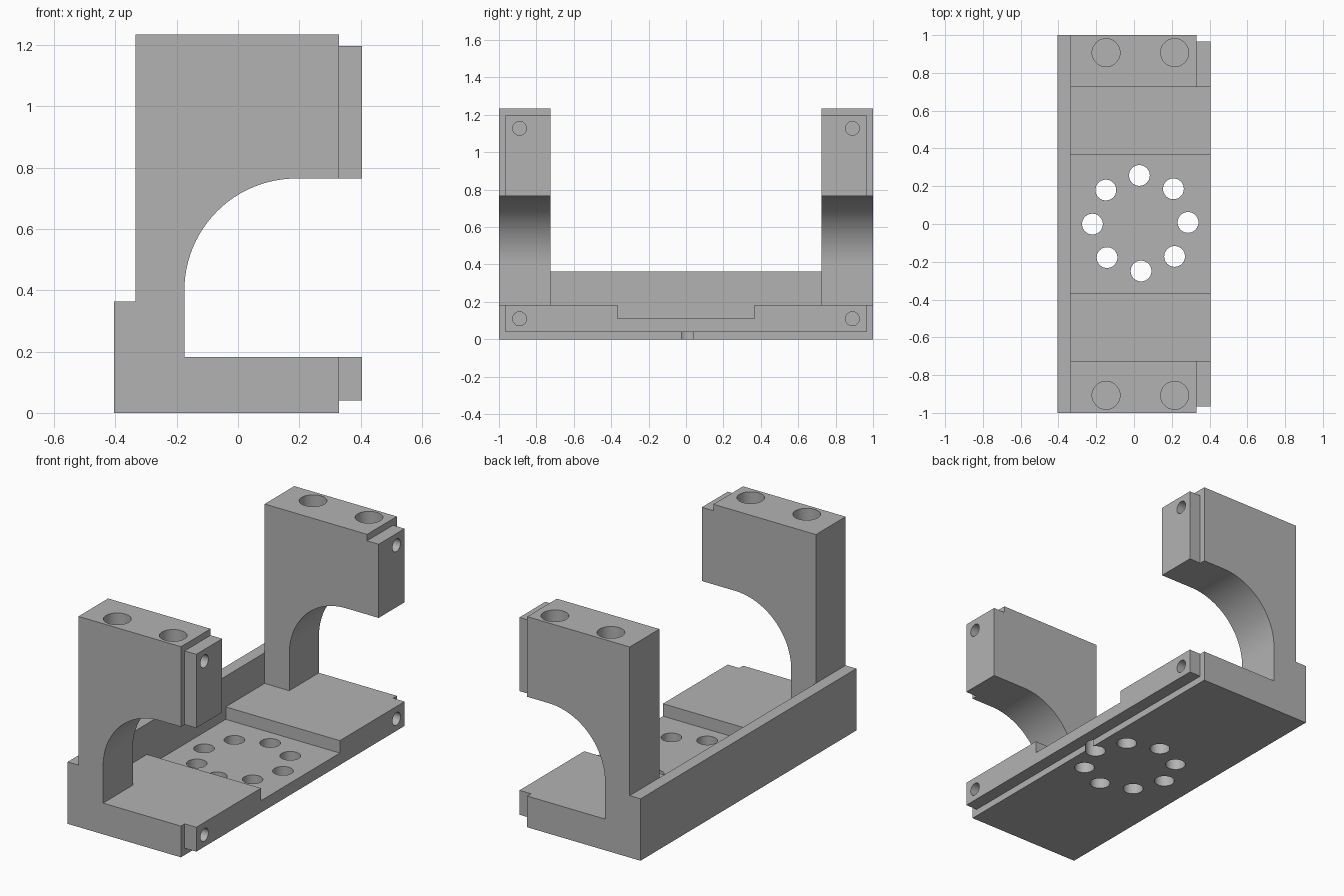
import bpy, bmesh, math
from mathutils import Matrix, Vector

if "Cube" in bpy.data.objects:
    bpy.data.objects.remove(bpy.data.objects["Cube"])

grey = bpy.data.materials.new("plain grey")
grey.diffuse_color = (0.45, 0.45, 0.45, 1)
grey.use_nodes = True
grey.node_tree.nodes["Principled BSDF"].inputs["Base Color"].default_value = grey.diffuse_color


def add_object(name, bm):
    bmesh.ops.recalc_face_normals(bm, faces=bm.faces)
    mesh = bpy.data.meshes.new(name)
    bm.to_mesh(mesh)
    bm.free()
    mesh.materials.append(grey)
    obj = bpy.data.objects.new(name, mesh)
    bpy.context.collection.objects.link(obj)
    return obj


def cut(body, bm):
    """Subtract a shape from the body and discard the cutter."""
    cutter = add_object("cutter", bm)
    cutter.hide_render = True
    mod = body.modifiers.new("cut", 'BOOLEAN')
    mod.operation = 'DIFFERENCE'
    mod.solver = 'EXACT'
    mod.object = cutter
    bpy.context.view_layer.objects.active = body
    bpy.ops.object.modifier_apply(modifier=mod.name)
    bpy.data.objects.remove(cutter, do_unlink=True)


def cut_box(body, lo, hi):
    lo, hi = Vector(lo), Vector(hi)
    bm = bmesh.new()
    bmesh.ops.create_cube(bm, size=1, matrix=Matrix.Translation((lo + hi) / 2)
                          @ Matrix.Diagonal((*(hi - lo), 1)))
    cut(body, bm)


def drill(body, start, end, radius):
    start, end = Vector(start), Vector(end)
    axis = end - start
    bm = bmesh.new()
    bmesh.ops.create_cone(bm, cap_ends=True, segments=40, radius1=radius, radius2=radius,
                          depth=axis.length, matrix=Matrix.Translation((start + end) / 2)
                          @ axis.to_track_quat('Z', 'Y').to_matrix().to_4x4())
    cut(body, bm)


# C-shaped side profile with a rounded throat, swept along the full length
R = 0.365
arc = [(0.19 - R * math.cos(a), 0.4 + R * math.sin(a))
       for a in (math.radians(90 * i / 24) for i in range(25))]
profile = [(-0.405, 0), (0.405, 0), (0.405, 0.183), (-0.175, 0.183), *arc,
           (0.405, 0.765), (0.405, 1.235), (-0.335, 1.235), (-0.335, 0.363), (-0.405, 0.363)]
bm = bmesh.new()
face = bm.faces.new([bm.verts.new((x, -1, z)) for x, z in profile])
swept = bmesh.ops.extrude_face_region(bm, geom=[face])
bmesh.ops.translate(bm, vec=(0, 2, 0),
                    verts=[v for v in swept["geom"] if isinstance(v, bmesh.types.BMVert)])
body = add_object("bracket_body", bm)

# Open space between the two arms, and the shallow recess in the base
cut_box(body, (-0.335, -0.725, 0.183), (0.6, 0.725, 1.4))
cut_box(body, (-0.335, -0.365, 0.11), (0.6, 0.365, 0.5))

# Stepped tongue along the open side
cut_box(body, (0.33, -1.2, -0.2), (0.6, 1.2, 0.04))
cut_box(body, (0.33, -1.2, 1.197), (0.6, 1.2, 1.4))
for s in (-1, 1):
    y0, y1 = sorted((s * 0.965, s * 1.2))
    cut_box(body, (0.33, y0, -0.2), (0.6, y1, 1.4))

# Ring of through holes in the base
for i in range(8):
    a = math.radians(45 * i + 1)
    x, y = 0.033 + 0.253 * math.cos(a), 0.004 + 0.253 * math.sin(a)
    drill(body, (x, y, -0.1), (x, y, 0.16), 0.055)

# Blind holes in the arm tops, and long screw holes from the open side
for s in (-1, 1):
    for x in (-0.148, 0.215):
        drill(body, (x, s * 0.907, 1.4), (x, s * 0.907, 0.89), 0.074)
    for z in (0.11, 1.128):
        drill(body, (0.5, s * 0.89, z), (-0.07, s * 0.89, z), 0.037)

bpy.ops.object.select_all(action='DESELECT')
body.select_set(True)
bpy.context.view_layer.objects.active = body
bpy.ops.object.shade_smooth_by_angle(angle=math.radians(30))
